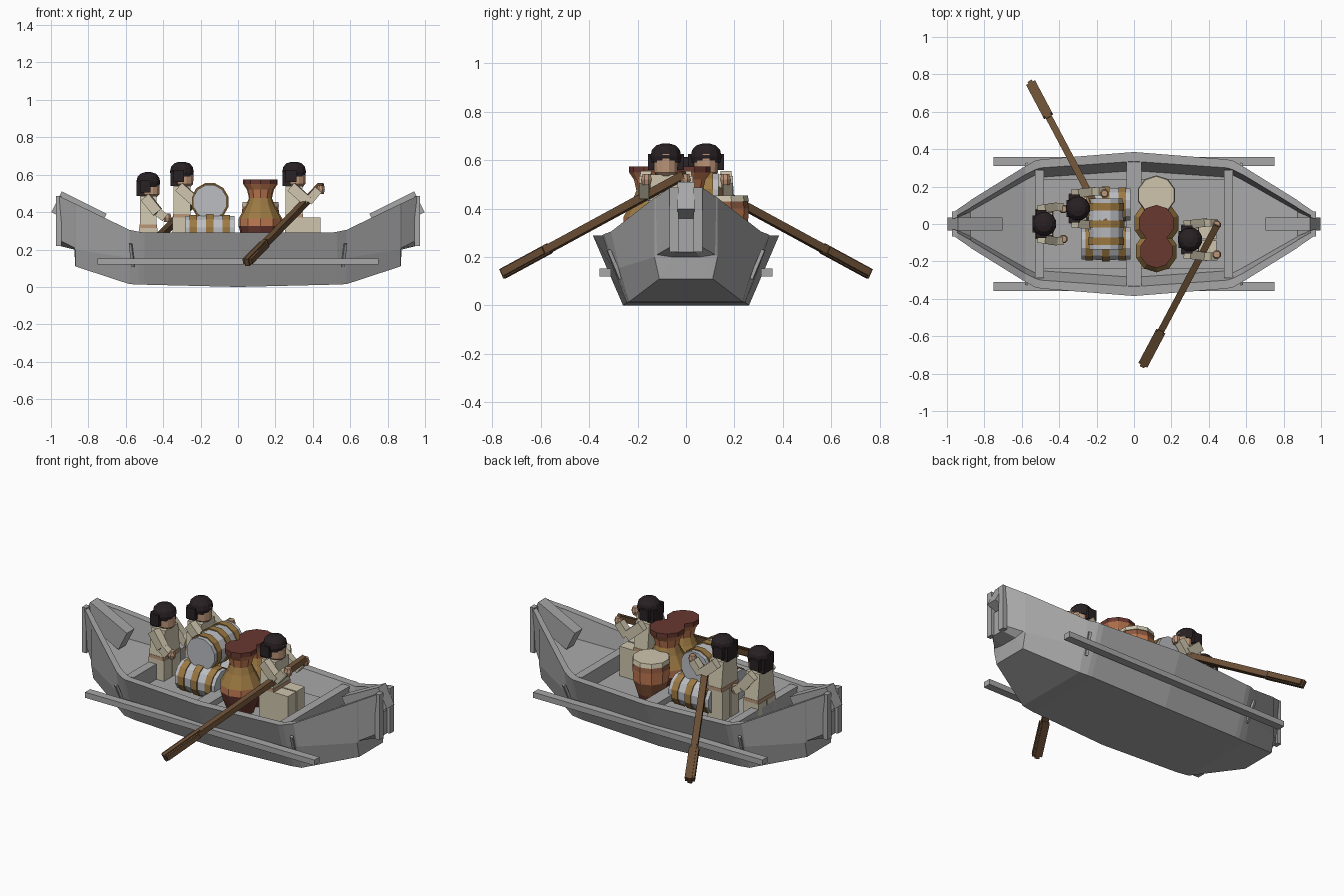
import bpy, bmesh, math
from mathutils import Vector, Matrix

cube = bpy.data.objects.get("Cube")
if cube:
    bpy.data.objects.remove(cube)


def make_mat(name, r, g, b):
    m = bpy.data.materials.new(name)
    m.use_nodes = True
    m.diffuse_color = (r, g, b, 1)
    node = next(n for n in m.node_tree.nodes if n.type == 'BSDF_PRINCIPLED')
    node.inputs["Base Color"].default_value = (r, g, b, 1)
    node.inputs["Roughness"].default_value = 0.8
    return m


GREY = make_mat("boat_grey", .39, .39, .39)
STEEL = make_mat("barrel_steel", .5, .51, .54)
CREAM = make_mat("cream_cloth", .62, .56, .42)
SKIN = make_mat("skin_tan", .5, .3, .19)
HAIR = make_mat("dark_hair", .022, .015, .017)
WOOD = make_mat("oar_wood", .14, .075, .035)
OCHRE = make_mat("ochre", .33, .19, .055)
CLAY = make_mat("terracotta", .55, .2, .085)
RED = make_mat("dark_red", .14, .04, .03)
RUST = make_mat("rust_brown", .27, .1, .05)


def finish(name, bm, mats):
    bmesh.ops.recalc_face_normals(bm, faces=bm.faces)
    me = bpy.data.meshes.new(name)
    bm.to_mesh(me)
    bm.free()
    for m in mats:
        me.materials.append(m)
    ob = bpy.data.objects.new(name, me)
    bpy.context.collection.objects.link(ob)
    return ob


def loft(name, rings, mats, bands=None):
    """Skin closed rings of points; bands gives a material index per step."""
    bm = bmesh.new()
    loops = [[bm.verts.new(p) for p in ring] for ring in rings]
    n = len(loops[0])
    for k, (a, b) in enumerate(zip(loops, loops[1:])):
        for i in range(n):
            j = (i + 1) % n
            f = bm.faces.new((a[i], a[j], b[j], b[i]))
            f.material_index = bands[k] if bands else 0
    first, last = bm.faces.new(loops[0]), bm.faces.new(loops[-1])
    if bands:
        first.material_index, last.material_index = bands[0], bands[-1]
    return finish(name, bm, mats)


def lathe(name, profile, centre, mats, bands=None, axis='Z', sides=10):
    """Turned part: profile of (radius, height) about an axis through centre."""
    rot = {'Z': Matrix(), 'X': Matrix.Rotation(math.pi / 2, 4, 'Y'),
           'Y': Matrix.Rotation(math.pi / 2, 4, 'X')}[axis]
    step = math.tau / sides
    rings = [[Vector(centre) + rot @ Vector((r * math.cos((i + .5) * step),
              r * math.sin((i + .5) * step), h)) for i in range(sides)]
             for r, h in profile]
    return loft(name, rings, mats, bands)


def box(name, lo, hi, mat, taper=1.0):
    """Block between two corners; taper narrows its top across y."""
    cy = (lo[1] + hi[1]) / 2
    rings = []
    for z, t in ((lo[2], 1), (hi[2], taper)):
        y0, y1 = cy + (lo[1] - cy) * t, cy + (hi[1] - cy) * t
        rings.append([(lo[0], y0, z), (hi[0], y0, z), (hi[0], y1, z), (lo[0], y1, z)])
    return loft(name, rings, [mat])


def rod(name, a, b, width, height, mat):
    """Square bar between two points."""
    a, b = Vector(a), Vector(b)
    d = (b - a).normalized()
    side = d.cross(Vector((0, 0, 1))).normalized() * width / 2
    up = side.cross(d).normalized() * height / 2
    rings = [[p + side + up, p - side + up, p - side - up, p + side - up] for p in (a, b)]
    return loft(name, rings, [mat])


# Hull: x, bottom (z, y), middle (z, y), rim (z, y), inner rim y, floor (z, y)
half = [
    (0, 0, .26, .15, .325, .29, .385, .335, .16, .285),
    (.50, .012, .245, .15, .30, .29, .345, .3, .16, .25),
    (.53, .013, .242, .15, .295, .295, .338, .29, .2, .26),
    (.58, .015, .235, .155, .275, .305, .31, .265, .21, .235),
    (.87, .11, .11, .2, .13, .445, .13, .09, .3, .07),
    (.875, .2, .055, .21, .12, .447, .125, .085, .3, .065),
    (.955, .22, .04, .25, .05, .485, .07, .04, .36, .03),
]
stations = [(-s[0],) + s[1:] for s in reversed(half[1:])] + half
rings = []
for x, zb, yb, zm, ym, zt, yt, yi, zf, yf in stations:
    port = [(yb, zb), (ym, zm), (yt, zt), (yi, zt), (yf, zf)]
    pts = port + [(-y, z) for y, z in reversed(port)]
    rings.append([(x, y, z) for y, z in pts])
loft("hull", rings, [GREY])
box("floor_platform", (-.48, -.24, .1), (.48, .24, .195), GREY)
box("middle_thwart", (-.04, -.335, .25), (.04, .335, .285), GREY)

for s, end in ((1, "bow"), (-1, "stern")):
    xs = sorted((s * .48, s * .53))
    box(end + "_bulkhead", (xs[0], -.29, .14), (xs[1], .29, .285), GREY)
    rod(end + "_tilted_post", (s * .73, 0, .335), (s * .97, 0, .455), .07, .125, GREY)
    for q in (1, -1):
        ex, ey = sorted((s * .945, s * .972)), sorted((q * .03, q * .068))
        box(end + "_stem_plate", (ex[0], ey[0], .22), (ex[1], ey[1], .487), GREY)
        rod(end + "_rail_pin", (s * .56, q * .27, .11), (s * .575, q * .32, .23), .015, .015, GREY)
for q, side in ((1, "left"), (-1, "right")):
    ys = sorted((q * .31, q * .357))
    box(side + "_rail", (-.75, ys[0], .12), (.75, ys[1], .153), GREY)


# Steel barrels with ochre straps
def barrel(name, centre, length, radius, axis):
    h, w = length / 2, .02
    prof, bands = [(radius * .9, -h)], []
    for c in (-.68 * h, 0, .68 * h):
        r = radius * (1 if c == 0 else .96)
        prof += [(r - .006, c - w), (r, c - w), (r, c + w), (r - .006, c + w)]
        bands += [0, 1, 1, 1]
    prof.append((radius * .9, h))
    lathe(name, prof, centre, [STEEL, OCHRE], bands + [0], axis, 12)


barrel("top_barrel", (-.15, 0, .455), .27, .103, 'Y')
barrel("front_barrel", (-.15, -.105, .295), .26, .098, 'X')
barrel("back_barrel", (-.15, .105, .295), .26, .098, 'X')

# Clay jars and covered drum
jar = [(.07, .195), (.102, .28), (.114, .325), (.114, .365), (.075, .435),
       (.06, .475), (.07, .52), (.09, .55), (.09, .575)]
for name, y, k in (("front_jar", -.145, 1), ("back_jar", .005, 1.08)):
    lathe(name, [(r * k, z) for r, z in jar], (.12, y, 0),
          [RED, CLAY, OCHRE], [0, 0, 1, 2, 2, 1, 1, 0])
lathe("drum", [(.06, .195), (.075, .25), (.1, .33), (.105, .4), (.1, .43), (.105, .43), (.1, .455)],
      (.12, .155, 0), [RUST, CLAY, RED, CREAM], [2, 0, 1, 0, 3, 3])


# Crew: block figures that face +x
def person(name, x, y, z, legs, elbow, hand):
    part = lambda label: name + "_" + label
    box(part("torso"), (x - .045, y - .078, z + .02), (x + .045, y + .078, z + .17), CREAM, .78)
    box(part("belt"), (x - .047, y - .08, z), (x + .047, y + .08, z + .02), SKIN)
    for q in (1, -1):
        ys = sorted((y + q * .004, y + q * .078))
        box(part("leg"), (x - .05, ys[0], .195), (x + legs, ys[1], z), CREAM)
        shoulder = Vector((x, y + q * .08, z + .14))
        bend, grip = (Vector((x + p[0], y + q * .09, z + p[1])) for p in (elbow, hand))
        rod(part("upper_arm"), shoulder + Vector((-.015, 0, .025)), bend, .045, .055, CREAM)
        rod(part("forearm"), bend, grip, .042, .045, CREAM)
        lathe(part("hand"), [(.018, -.022), (.024, 0), (.018, .022)],
              grip + Vector((.012, -q * .01, 0)), [SKIN], sides=8)
    lathe(part("head"), [(.035, .165), (.05, .18), (.052, .255), (.035, .27)],
          (x + .012, y, z), [SKIN], sides=12)
    lathe(part("hair"), [(.06, .22), (.066, .245), (.06, .272), (.042, .291), (.015, .299)],
          (x, y, z), [HAIR], sides=12)
    box(part("back_hair"), (x - .062, y - .045, z + .17), (x - .02, y + .045, z + .25), HAIR)
    for q in (1, -1):
        ys = sorted((y + q * .045, y + q * .074))
        box(part("side_hair"), (x - .045, ys[0], z + .19), (x + .012, ys[1], z + .255), HAIR)


row_arm = ((.075, .085), (.13, .15))
person("front_rower", .3, -.083, .37, .14, *row_arm)
person("rear_rower", -.3, .083, .37, .05, *row_arm)
person("passenger", -.48, 0, .315, .05, (.05, .085), (.09, .055))

# Oars, one over each side
for name, dx, q in (("right_oar", 0, -1), ("left_oar", -.6, 1)):
    top, tip = Vector((.445 + dx, q * .005, .54)), Vector((.05 + dx, q * .75, .135))
    rod(name + "_shaft", top, tip, .036, .032, WOOD)
    rod(name + "_blade", top.lerp(tip, .77), tip, .054, .03, WOOD)
    rod(name + "_blade_ridge", top.lerp(tip, .75), top.lerp(tip, 1.01), .026, .042, WOOD)
